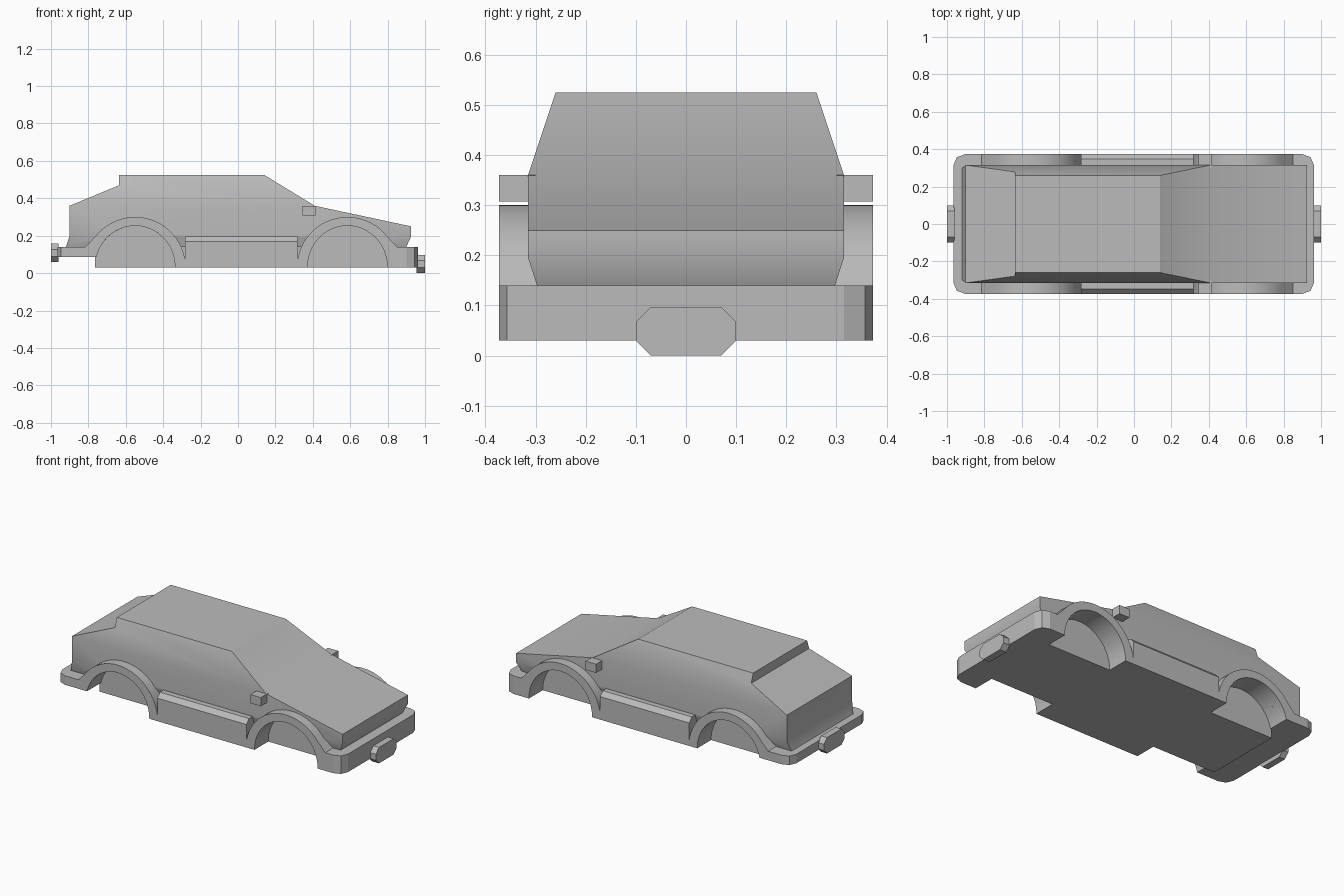
import bpy, bmesh, math
from mathutils import Vector

cube = bpy.data.objects.get("Cube")
if cube:
    bpy.data.objects.remove(cube, do_unlink=True)

grey = bpy.data.materials.new("plain grey")
grey.use_nodes = True
COL = (0.5, 0.5, 0.5, 1)
grey.diffuse_color = COL
grey.node_tree.nodes["Principled BSDF"].inputs["Base Color"].default_value = COL


def finish(name, bm):
    bmesh.ops.recalc_face_normals(bm, faces=bm.faces)
    me = bpy.data.meshes.new(name)
    bm.to_mesh(me)
    bm.free()
    ob = bpy.data.objects.new(name, me)
    me.materials.append(grey)
    bpy.context.collection.objects.link(ob)
    return ob


def prism(name, profile, axis, lo, hi):
    """Extrude a 2D profile along an axis; the profile uses the other two axes in order."""
    bm = bmesh.new()

    def place(p, t):
        c = list(p)
        c.insert(axis, t)
        return Vector(c)
    base = bm.faces.new([bm.verts.new(place(p, lo)) for p in profile])
    ext = bmesh.ops.extrude_face_region(bm, geom=[base])
    move = Vector((0, 0, 0))
    move[axis] = hi - lo
    bmesh.ops.translate(bm, vec=move, verts=[v for v in ext["geom"] if isinstance(v, bmesh.types.BMVert)])
    return finish(name, bm)


def box(name, x, y, z):
    return prism(name, [(x[0], y[0]), (x[1], y[0]), (x[1], y[1]), (x[0], y[1])], 2, *z)


def smooth(ob):
    bpy.ops.object.select_all(action='DESELECT')
    ob.select_set(True)
    bpy.context.view_layer.objects.active = ob
    bpy.ops.object.shade_smooth_by_angle(angle=math.radians(29))


HALF, INNER = 0.373, 0.24          # outer trim width, wheel well wall
WELL_RX, WELL_RZ, WELL_Z = 0.213, 0.22, 0.033


def arc(cx, rx, rz, cz, a0, a1, n=24):
    return [(cx + rx * math.cos(a0 + (a1 - a0) * i / n),
             cz + rz * math.sin(a0 + (a1 - a0) * i / n)) for i in range(n + 1)]


# Body shell: left and right side outlines joined by strips
def shell():
    bm = bmesh.new()
    low = [(-0.92, 0.14), (0.90, 0.14)]
    belt = [(0.925, 0.195), (0.925, 0.25), (0.41, 0.36), (-0.90, 0.36), (-0.90, 0.2)]
    cabin = [(0.14, 0.525), (-0.635, 0.525), (-0.635, 0.47)]

    def side(s):
        L = [bm.verts.new((x, s * 0.297, z)) for x, z in low]
        B = [bm.verts.new((x, s * 0.315, z)) for x, z in belt]
        C = [bm.verts.new((x, s * (0.315 - (z - 0.36) / 3), z)) for x, z in cabin]
        bm.faces.new([L[0], L[1], B[0], B[4]])
        bm.faces.new(B)
        bm.faces.new([B[2], *C, B[3]])
        return [L[0], L[1], B[0], B[1], B[2], *C, B[3], B[4]]
    a, b = side(1), side(-1)
    for i in range(len(a)):
        j = (i + 1) % len(a)
        bm.faces.new([a[i], a[j], b[j], b[i]])
    return finish("body_shell", bm)


body = shell()

# Wheel wells cut out of the body
for cx in (0.585, -0.55):
    for lo, hi in ((INNER, 0.5), (-0.5, -INNER)):
        prof = arc(cx, WELL_RX, WELL_RZ, WELL_Z, 0, math.pi) + [(cx - WELL_RX, -0.1), (cx + WELL_RX, -0.1)]
        cutter = prism("well_cutter", prof, 1, lo, hi)
        cutter.hide_render = True
        mod = body.modifiers.new("well", 'BOOLEAN')
        mod.operation = 'DIFFERENCE'
        mod.solver = 'EXACT'
        mod.object = cutter
        bpy.context.view_layer.objects.active = body
        bpy.ops.object.modifier_apply(modifier=mod.name)
        bpy.data.objects.remove(cutter, do_unlink=True)
smooth(body)

# Underbody between the wheels
box("underbody", (-0.765, 0.85), (-INNER, INNER), (0.03, 0.2))


# Bumpers with chamfered corners
def bumper(name, inner, outer, z):
    s = 1 if outer > 0 else -1
    half = [(inner, HALF), (outer - s * 0.06, HALF), (outer - s * 0.018, 0.357), (outer, 0.315)]
    prism(name, half + [(x, -y) for x, y in reversed(half)], 2, *z)


bumper("front_bumper", 0.80, 0.962, (0.03, 0.14))
bumper("rear_bumper", -0.762, -0.965, (0.085, 0.14))


# Wheel arch flares; d points from the wheel toward the nearer bumper
def arch(name, cx, d, foot, lo, hi):
    outer = [(x, z) for x, z in arc(0, 0.27, 0.27, 0.03, math.pi, 0.66)]
    end = math.asin(max(0, foot - WELL_Z) / WELL_RZ)
    inner = arc(0, WELL_RX, WELL_RZ, WELL_Z, end, math.pi)
    prof = outer + [(0.265, 0.14), (0.265, foot), (WELL_RX, foot)] + inner + [(-WELL_RX, 0.03)]
    smooth(prism(name, [(cx + d * x, z) for x, z in prof], 1, lo, hi))


for side, s in (("left", 1), ("right", -1)):
    lo, hi = sorted((s * INNER, s * HALF))
    arch("front_arch_" + side, 0.585, 1, 0.03, lo, hi)
    arch("rear_arch_" + side, -0.55, -1, 0.085, lo, hi)
    # Sill with a sloped upper edge
    sill = [(0.2, 0.03), (HALF, 0.03), (HALF, 0.17), (0.348, 0.197), (0.2, 0.197)]
    prism("sill_" + side, [(s * y, z) for y, z in sill], 0, -0.283, 0.318)
    # Door mirror
    box("mirror_" + side, (0.345, 0.415), sorted((s * 0.30, s * HALF)), (0.307, 0.36))

# Octagonal plates on both bumpers
for name, x0, x1, z0 in (("front_plate", 0.955, 1.0, 0.0), ("rear_plate", -1.0, -0.96, 0.06)):
    h, c = 0.097, 0.03
    right = [(0.1 - c, z0), (0.1, z0 + c), (0.1, z0 + h - c), (0.1 - c, z0 + h)]
    prism(name, right + [(-y, z) for y, z in reversed(right)], 0, x0, x1)
